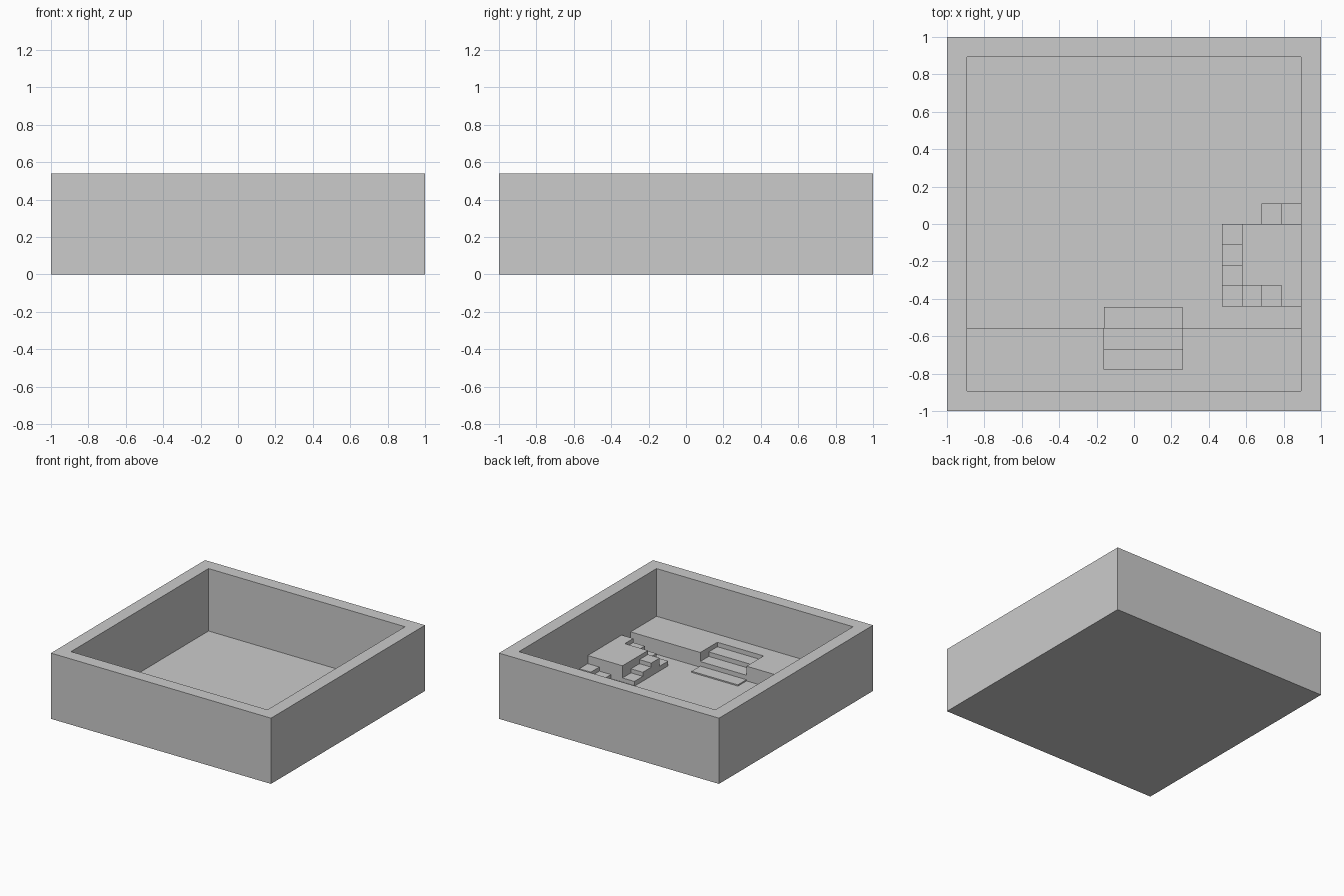
import bpy, bmesh

if "Cube" in bpy.data.objects:
    bpy.data.objects.remove(bpy.data.objects["Cube"])

FLOOR = 0.027
OUT, INN, TOP = 1.0, 0.893, 0.54


def make(name, verts, faces):
    mesh = bpy.data.meshes.new(name)
    mesh.from_pydata(verts, [], faces)
    obj = bpy.data.objects.new(name, mesh)
    bpy.context.collection.objects.link(obj)
    return obj


def block(name, x0, x1, y0, y1, top, bottom=FLOOR):
    bm = bmesh.new()
    bmesh.ops.create_cube(bm, size=1)
    for v in bm.verts:
        v.co.x = x1 if v.co.x > 0 else x0
        v.co.y = y1 if v.co.y > 0 else y0
        v.co.z = top if v.co.z > 0 else bottom
    mesh = bpy.data.meshes.new(name)
    bm.to_mesh(mesh)
    bm.free()
    obj = bpy.data.objects.new(name, mesh)
    bpy.context.collection.objects.link(obj)


def ring(r, z):
    return [(-r, -r, z), (r, -r, z), (r, r, z), (-r, r, z)]


# Open box: underside, outer walls, rim, inner walls, downward-facing floor
verts = ring(OUT, 0) + ring(OUT, TOP) + ring(INN, TOP) + ring(INN, FLOOR)
faces = [(3, 2, 1, 0), (15, 14, 13, 12)]
for k in range(3):
    for i in range(4):
        j = (i + 1) % 4
        faces.append((4*k + i, 4*k + j, 4*k + 4 + j, 4*k + 4 + i))
make("walled_box", verts, faces)

# Front platforms on both sides of the stairs
block("platform_left", -INN, -0.16, -INN, -0.557, 0.148)
block("platform_right", 0.26, INN, -INN, -0.557, 0.148)

# Front stairs
for i in range(4):
    y1 = -0.445 - 0.111 * i
    y0 = -INN if i == 3 else y1 - 0.111
    block(f"front_step_{i+1}", -0.16, 0.26, y0, y1, 0.037 * (i + 1))

# Side platform with steps winding round it
R = 0.1667 / 5
block("side_platform", 0.577, INN, -0.33, 0.0, 5 * R)
block("corner_step_back", 0.47, 0.577, 0.0, 0.115, R)
block("corner_step_front", 0.47, 0.577, -0.44, -0.33, 2 * R)
for i in range(3):
    block(f"west_step_{i+1}", 0.47, 0.577, -0.11 * (i + 1), -0.11 * i, R * (i + 2))
    x0, x1 = 0.577 + 0.1053 * i, 0.577 + 0.1053 * (i + 1)
    block(f"back_step_{i+1}", x0, x1, 0.0, 0.11, R * (i + 1))
    block(f"south_step_{i+1}", x0, x1, -0.44, -0.33, R * (i + 3))
